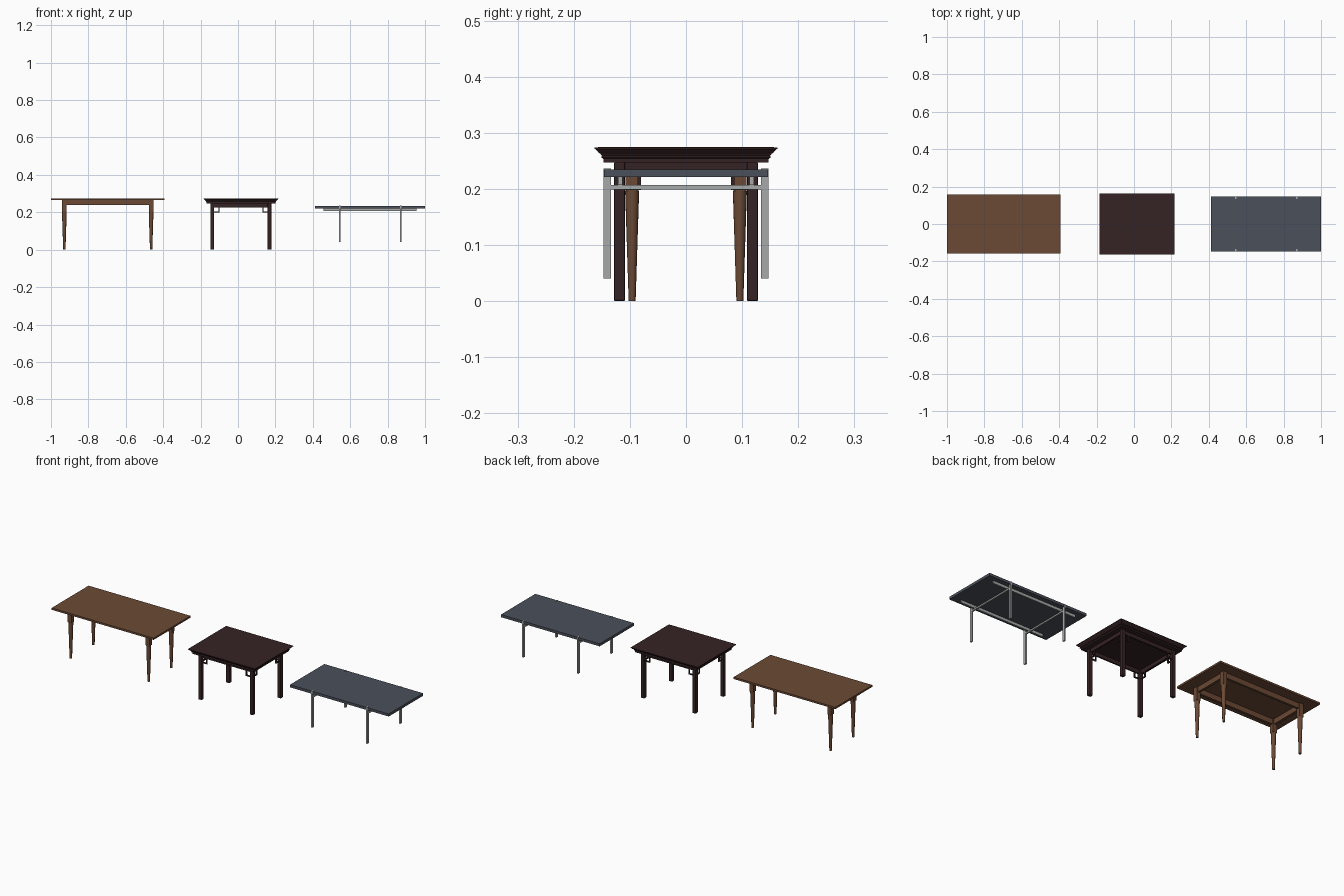
import bpy, bmesh
from math import pi

if "Cube" in bpy.data.objects:
    bpy.data.objects.remove(bpy.data.objects["Cube"])

def material(name, rgb):
    m = bpy.data.materials.new(name)
    m.diffuse_color = (*rgb, 1)
    m.use_nodes = True
    m.node_tree.nodes["Principled BSDF"].inputs["Base Color"].default_value = m.diffuse_color
    return m

BROWN = material("warm brown wood", (0.150, 0.068, 0.035))
DARK = material("dark reddish wood", (0.036, 0.016, 0.017))
SLATE = material("slate grey top", (0.069, 0.079, 0.102))
STEEL = material("brushed steel", (0.38, 0.40, 0.39))

def finish(name, bm, mat, bevel=0, smooth=False):
    bmesh.ops.recalc_face_normals(bm, faces=bm.faces)
    me = bpy.data.meshes.new(name)
    bm.to_mesh(me)
    bm.free()
    me.materials.append(mat)
    ob = bpy.data.objects.new(name, me)
    bpy.context.collection.objects.link(ob)
    if bevel:
        b = ob.modifiers.new("Bevel", 'BEVEL')
        b.width, b.segments = bevel, 2
    if smooth:
        bpy.ops.object.select_all(action='DESELECT')
        ob.select_set(True)
        bpy.context.view_layer.objects.active = ob
        bpy.ops.object.shade_smooth_by_angle(angle=pi / 6)
    return ob

def box(name, x0, x1, y0, y1, z0, z1, mat, bevel=0):
    bm = bmesh.new()
    bmesh.ops.create_cube(bm, size=1)
    for v in bm.verts:
        v.co = ((x0 + x1) / 2 + v.co.x * (x1 - x0),
                (y0 + y1) / 2 + v.co.y * (y1 - y0),
                (z0 + z1) / 2 + v.co.z * (z1 - z0))
    return finish(name, bm, mat, bevel)

def loft(name, rings, mat, smooth=False):
    """Closed solid through rings of points."""
    bm = bmesh.new()
    loops = [[bm.verts.new(p) for p in r] for r in rings]
    n = len(loops[0])
    for a, b in zip(loops, loops[1:]):
        for i in range(n):
            j = (i + 1) % n
            bm.faces.new((a[i], a[j], b[j], b[i]))
    bm.faces.new(loops[0])
    bm.faces.new(loops[-1])
    return finish(name, bm, mat, smooth=smooth)

def cone(name, x, y, z0, z1, r0, r1, mat):
    bm = bmesh.new()
    bmesh.ops.create_cone(bm, cap_ends=True, segments=16, radius1=r0, radius2=r1, depth=z1 - z0)
    bmesh.ops.translate(bm, verts=bm.verts, vec=(x, y, (z0 + z1) / 2))
    return finish(name, bm, mat, smooth=True)

SIGNS = [(-1, -1), (1, -1), (-1, 1), (1, 1)]

# --- Long brown dining table ---
cx, lx, ly = -0.6965, 0.232, 0.096
box("dining_top", -1.0, -0.393, -0.157, 0.157, 0.265, 0.275, BROWN)
for sx, sy in SIGNS:
    x, y = cx + sx * lx, sy * ly
    box("dining_leg_block", x - .0115, x + .0115, y - .0115, y + .0115, 0.196, 0.265, BROWN)
    cone("dining_leg", x, y, 0, 0.196, 0.0062, 0.0125, BROWN)
for s in (-1, 1):
    box("dining_long_apron", cx - lx + .01, cx + lx - .01, s * ly - .006, s * ly + .006,
        0.238, 0.265, BROWN)
    box("dining_end_apron", cx + s * lx - .006, cx + s * lx + .006, -ly + .01, ly - .01,
        0.238, 0.265, BROWN)

# --- Dark table with moulded top and fretwork brackets ---
cx, lx, ly, h = 0.0155, 0.153, 0.1185, 0.010
# moulding profile: inset from the outer edge, height
profile = [(.016, .247), (.0155, .254), (.012, .256), (.013, .259), (.010, .263),
           (.007, .265), (.004, .268), (.001, .271), (0, .2715), (0, .274)]
loft("moulded_top", [[(cx + sx * (.2 - d), sy * (.163 - d), z)
                      for sx, sy in ((-1, -1), (1, -1), (1, 1), (-1, 1))] for d, z in profile], DARK)
for s in (-1, 1):
    box("moulded_long_apron", cx - lx, cx + lx, s * ly - .004, s * ly + .004, 0.227, 0.248, DARK)
    box("moulded_end_apron", cx + s * lx - .004, cx + s * lx + .004, -ly, ly, 0.227, 0.248, DARK)
t = 0.003
for sx, sy in SIGNS:
    x, y = cx + sx * lx, sy * ly
    box("moulded_leg", x - h, x + h, y - h, y + h, 0, 0.248, DARK, bevel=0.003)
    # hooked brackets: a low bar out from the leg, then a riser to the apron
    a, b = x - sx * h, x - sx * (h + .028)
    box("bracket_bar", min(a, b), max(a, b), y - t, y + t, 0.198, 0.204, DARK)
    c = b + sx * .006
    box("bracket_riser", min(b, c), max(b, c), y - t, y + t, 0.204, 0.228, DARK)
    a, b = y - sy * h, y - sy * (h + .028)
    box("bracket_bar", x - t, x + t, min(a, b), max(a, b), 0.198, 0.204, DARK)
    c = b + sy * .006
    box("bracket_riser", x - t, x + t, min(b, c), max(b, c), 0.204, 0.228, DARK)

# --- Low slate table on a flat steel frame ---
cx, lx = 0.706, 0.163
box("slate_top", 0.412, 1.0, -0.146, 0.146, 0.221, 0.235, SLATE)
for s in (-1, 1):
    box("steel_rail", 0.457, 0.954, s * .117 - .004, s * .117 + .004, 0.207, 0.221, STEEL)
    x = cx + s * lx
    box("steel_crossbar", x - .004, x + .004, -0.134, 0.134, 0.199, 0.207, STEEL)
for sx, sy in SIGNS:
    x, y = cx + sx * lx, sy * 0.1405
    box("steel_leg", x - .004, x + .004, y - .0065, y + .0065, 0.04, 0.2365, STEEL)
